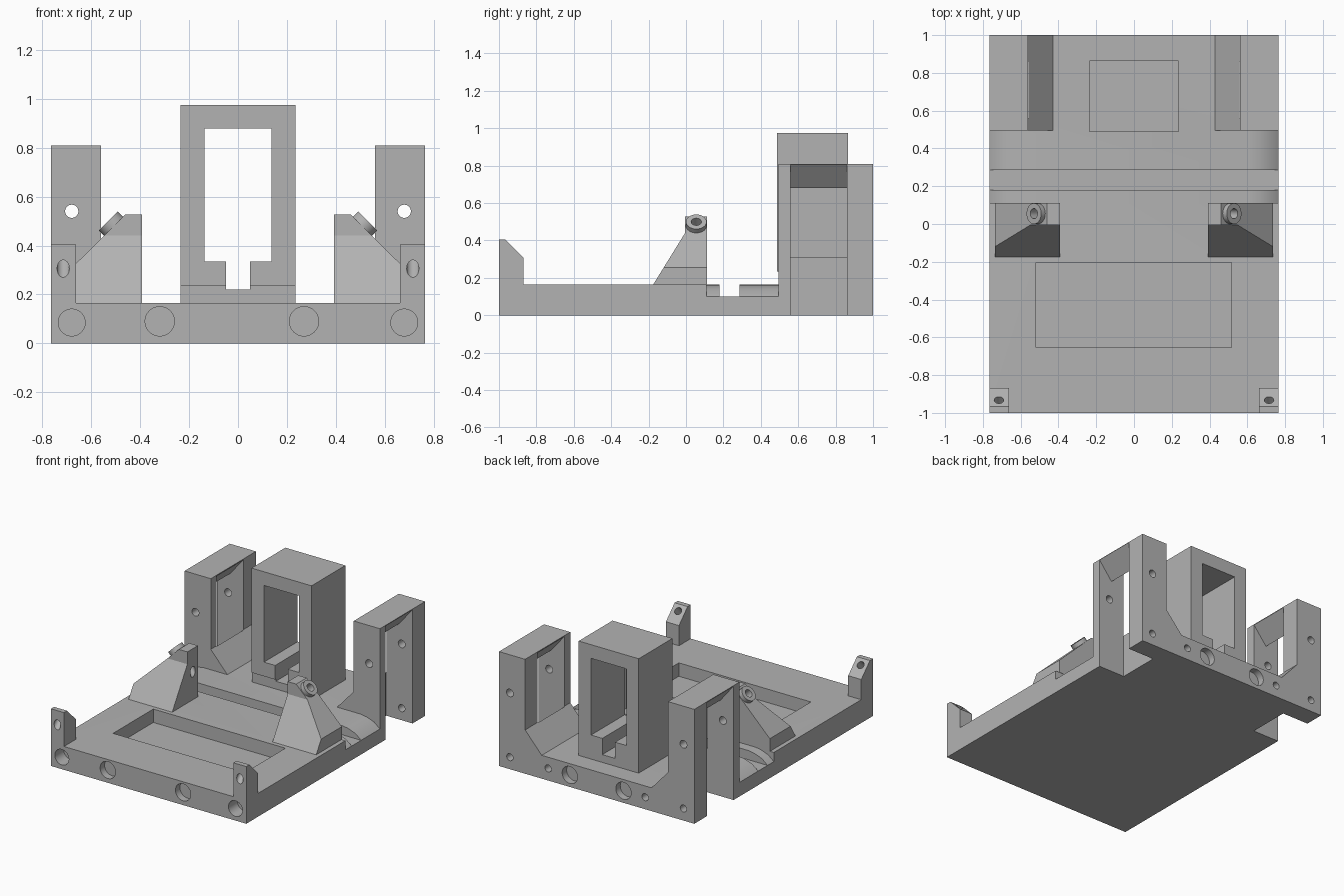
import bpy, bmesh, math
from mathutils import Vector

cube = bpy.data.objects.get("Cube")
if cube:
    bpy.data.objects.remove(cube, do_unlink=True)

grey = bpy.data.materials.new("plain_grey")
grey.use_nodes = True
colour = (0.45, 0.45, 0.45, 1)
grey.diffuse_color = colour
grey.node_tree.nodes["Principled BSDF"].inputs["Base Color"].default_value = colour


def finish(bm, name):
    bmesh.ops.recalc_face_normals(bm, faces=bm.faces[:])
    mesh = bpy.data.meshes.new(name)
    bm.to_mesh(mesh)
    bm.free()
    mesh.materials.append(grey)
    ob = bpy.data.objects.new(name, mesh)
    bpy.context.collection.objects.link(ob)
    return ob


def prism(name, profile, axis, lo, hi, side=1):
    """Extrude a profile: (x, z) along y, (y, z) along x or (x, y) along z."""
    place = {"x": lambda a, b, t: (t * side, a, b),
             "y": lambda a, b, t: (a * side, t, b),
             "z": lambda a, b, t: (a * side, b, t)}[axis]
    bm = bmesh.new()
    face = bm.faces.new([bm.verts.new(place(a, b, lo)) for a, b in profile])
    new = bmesh.ops.extrude_face_region(bm, geom=[face])["geom"]
    shift = Vector(place(0, 0, hi)) - Vector(place(0, 0, lo))
    bmesh.ops.translate(bm, vec=shift, verts=[v for v in new if isinstance(v, bmesh.types.BMVert)])
    return finish(bm, name)


def box(name, x0, x1, y0, y1, z0, z1):
    return prism(name, [(x0, y0), (x1, y0), (x1, y1), (x0, y1)], "z", z0, z1)


def rod(name, start, end, radius):
    start, end = Vector(start), Vector(end)
    way = end - start
    bm = bmesh.new()
    bmesh.ops.create_cone(bm, cap_ends=True, segments=32, radius1=radius, radius2=radius, depth=way.length)
    turn = way.to_track_quat("Z", "Y").to_matrix().to_4x4()
    turn.translation = (start + end) / 2
    bmesh.ops.transform(bm, matrix=turn, verts=bm.verts[:])
    return finish(bm, name)


def combine(ob, others, operation="DIFFERENCE"):
    """Apply each boolean in turn and drop its cutter."""
    bpy.ops.object.select_all(action="DESELECT")
    bpy.context.view_layer.objects.active = ob
    ob.select_set(True)
    for other in others:
        mod = ob.modifiers.new("cut", "BOOLEAN")
        mod.operation = operation
        mod.solver = "EXACT"
        mod.object = other
        bpy.ops.object.modifier_apply(modifier=mod.name)
        bpy.data.objects.remove(other, do_unlink=True)
    bpy.ops.object.shade_smooth_by_angle(angle=math.radians(30))
    return ob


W = 0.765     # half width
DECK = 0.165  # plate thickness
SLOT = (0.56, 0.86)


def slot_cutter(side):
    # tower slot with a V-shaped roof, running down through the plate
    profile = [(0.558, -0.1), (0.8, -0.1), (0.8, 0.807), (W, 0.807), (0.6625, 0.68), (0.558, 0.807)]
    return prism("slot_cutter", profile, "y", *SLOT, side)


# Base plate with tray, channel, rounded channel ends and holes
base = box("base_plate", -W, W, -1, 1, 0, DECK)
cuts = [box("tray_cutter", -0.52, 0.515, -0.655, -0.205, 0.07, 0.3),
        box("channel_cutter", -1, 1, 0.18, 0.285, 0.1, 0.3)]
ramp = [(0.58, 0.17), (0.66, 0.158), (0.72, 0.137), (W, 0.1), (0.8, 0.1), (0.8, 0.3), (0.58, 0.3)]
for x in (-0.32, 0.27):
    cuts.append(rod("front_hole", (x, -1.1, 0.09), (x, -0.95, 0.09), 0.06))
for s in (-1, 1):
    cuts += [prism("ramp_cutter", ramp, "y", 0.11, 0.495, s),
             slot_cutter(s),
             rod("corner_hole", (s * 0.68, -1.1, 0.085), (s * 0.68, -0.9, 0.085), 0.055),
             rod("post_hole", (s * 0.68, 0.8, 0.085), (s * 0.68, 1.1, 0.085), 0.025),
             rod("back_small_hole", (s * 0.38, 0.9, 0.085), (s * 0.38, 1.1, 0.085), 0.025),
             rod("back_large_hole", (s * 0.21, 0.95, 0.085), (s * 0.21, 1.1, 0.085), 0.06)]
combine(base, cuts)

# Central frame with a keyhole-shaped window
frame = box("central_frame", -0.235, 0.235, 0.487, 0.865, 0.235, 0.975)
foot = box("central_frame_foot", -0.235, 0.235, 0.495, 0.865, DECK, 0.235)
window = [(-0.05, 0.22), (0.05, 0.22), (0.05, 0.335), (0.138, 0.335),
          (0.138, 0.878), (-0.138, 0.878), (-0.138, 0.335), (-0.05, 0.335)]
for part in (frame, foot):
    combine(part, [prism("window_cutter", window, "y", 0.3, 1.1)])

for s, word in ((1, "left"), (-1, "right")):
    # Back tower: two posts, a V-shaped bridge and an inner gusset
    outline = [(0.43, DECK), (W, DECK), (W, 0.81), (0.56, 0.81), (0.56, 0.31)]
    tower = prism(word + "_tower", outline, "y", 0.495, 1, s)
    combine(tower, [slot_cutter(s),
                    rod("tower_hole", (s * 0.68, 0.4, 0.54), (s * 0.68, 1.1, 0.54), 0.027)])

    # Sloped support with an angled boss and bore
    face = [(0.393, DECK), (0.735, DECK), (0.735, 0.255), (0.46, 0.527), (0.393, 0.527)]
    flank = [(-0.175, DECK), (0.112, DECK), (0.112, 0.6), (-0.005, 0.6), (-0.005, 0.44)]
    support = prism(word + "_support", face, "y", -0.3, 0.112, s)
    combine(support, [prism("flank", flank, "x", 0.3, 0.8, s)], "INTERSECT")
    boss = rod(word + "_boss", (s * 0.495, 0.055, 0.465), (s * 0.53, 0.055, 0.5), 0.055)
    for part in (support, boss):
        combine(part, [rod("bore", (s * 0.33, 0.055, 0.3), (s * 0.6, 0.055, 0.57), 0.027)])

    # Front corner tab with a slanted hole
    tab_side = [(-1, DECK), (-0.868, DECK), (-0.868, 0.308), (-0.965, 0.405), (-1, 0.405)]
    tab = prism(word + "_front_tab", tab_side, "x", 0.663, W, s)
    combine(tab, [rod("tab_hole", (s * 0.715, -1.1, 0.205), (s * 0.715, -0.83, 0.475), 0.025)])
